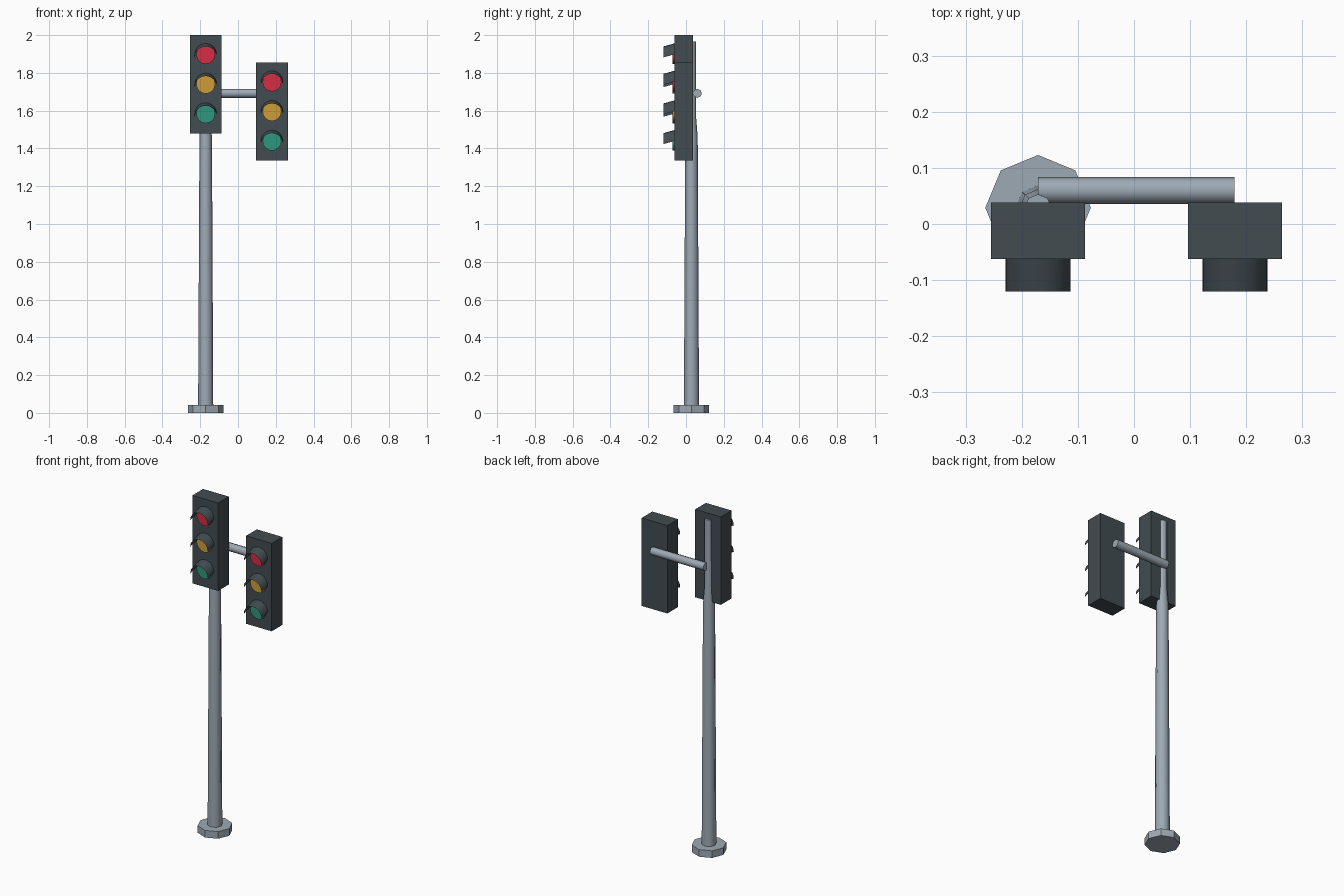
import bpy, bmesh
from math import cos, sin, pi
from mathutils import Matrix, Vector

cube = bpy.data.objects.get("Cube")
if cube:
    bpy.data.objects.remove(cube, do_unlink=True)


def material(name, rgb):
    m = bpy.data.materials.new(name)
    m.diffuse_color = (*rgb, 1)
    m.use_nodes = True
    m.node_tree.nodes["Principled BSDF"].inputs["Base Color"].default_value = (*rgb, 1)
    return m


STEEL = material("grey steel", (0.34, 0.40, 0.46))
HOUSING = material("dark slate", (0.055, 0.072, 0.082))
LENSES = [("red", material("signal red", (0.66, 0.026, 0.055))),
          ("amber", material("signal amber", (0.62, 0.34, 0.038))),
          ("green", material("signal green", (0.027, 0.31, 0.20)))]


def finish(bm, name, mat):
    mesh = bpy.data.meshes.new(name)
    bm.to_mesh(mesh)
    bm.free()
    mesh.materials.append(mat)
    obj = bpy.data.objects.new(name, mesh)
    bpy.context.collection.objects.link(obj)
    return obj


def turned(name, mat, origin, profile, sides=8, rot=Matrix(), smooth=True):
    """Capped round part from (radius, height) rings."""
    bm = bmesh.new()
    place = Matrix.Translation(origin) @ rot
    rings = [[bm.verts.new(place @ Vector((r * cos(2 * pi * i / sides),
                                           r * sin(2 * pi * i / sides), h)))
              for i in range(sides)] for r, h in profile]
    for low, high in zip(rings, rings[1:]):
        for i in range(sides):
            j = (i + 1) % sides
            face = bm.faces.new((low[i], low[j], high[j], high[i]))
            face.smooth = smooth
    bm.faces.new(rings[0][::-1])
    bm.faces.new(rings[-1])
    return finish(bm, name, mat)


def box(name, mat, centre, size):
    bm = bmesh.new()
    bmesh.ops.create_cube(bm, size=1, matrix=Matrix.Translation(centre)
                          @ Matrix.Diagonal((*size, 1)))
    return finish(bm, name, mat)


def visor(name, x, z, radius=0.058, back=-0.062, front=-0.12, drop=0.016, steps=12):
    """Open half tube that slopes down towards the front."""
    bm = bmesh.new()
    rows = []
    for y, dz in ((back, 0), (front, -drop)):
        rows.append([bm.verts.new((x + radius * cos(pi * i / steps), y,
                                   z + dz + radius * sin(pi * i / steps)))
                     for i in range(steps + 1)])
    for i in range(steps):
        face = bm.faces.new((rows[0][i], rows[0][i + 1], rows[1][i + 1], rows[1][i]))
        face.smooth = True
    return finish(bm, name, HOUSING)


def signal_head(side, x, z):
    box(side + "_housing", HOUSING, (x, -0.012, z), (0.168, 0.1, 0.52))
    for n, (colour, mat) in enumerate(LENSES):
        lamp_z = z + (1 - n) * 0.157
        turned(f"{side}_{colour}_lens", mat, (x, -0.06, lamp_z),
               [(0.05, 0), (0.05, 0.012)], 16, Matrix.Rotation(pi / 2, 4, "X"))
        visor(f"{side}_{colour}_visor", x, lamp_z + 0.001)


# Foot and tapered pole
POLE_X, POLE_Y = -0.171, 0.029
turned("base_plate", STEEL, (POLE_X, POLE_Y, 0), [(0.094, 0), (0.094, 0.042)], smooth=False)
turned("pole", STEEL, (POLE_X, POLE_Y, 0),
       [(0.04, 0.042), (0.033, 1.46), (0.025, 1.56), (0.024, 1.965)])

# Cross arm from pole to second head
turned("cross_arm", STEEL, (POLE_X, 0.06, 1.692), [(0.024, 0), (0.024, 0.35)],
       rot=Matrix.Rotation(pi / 2, 4, "Y"))

# Signal heads
signal_head("right", -0.171, 1.74)
signal_head("left", 0.18, 1.595)
